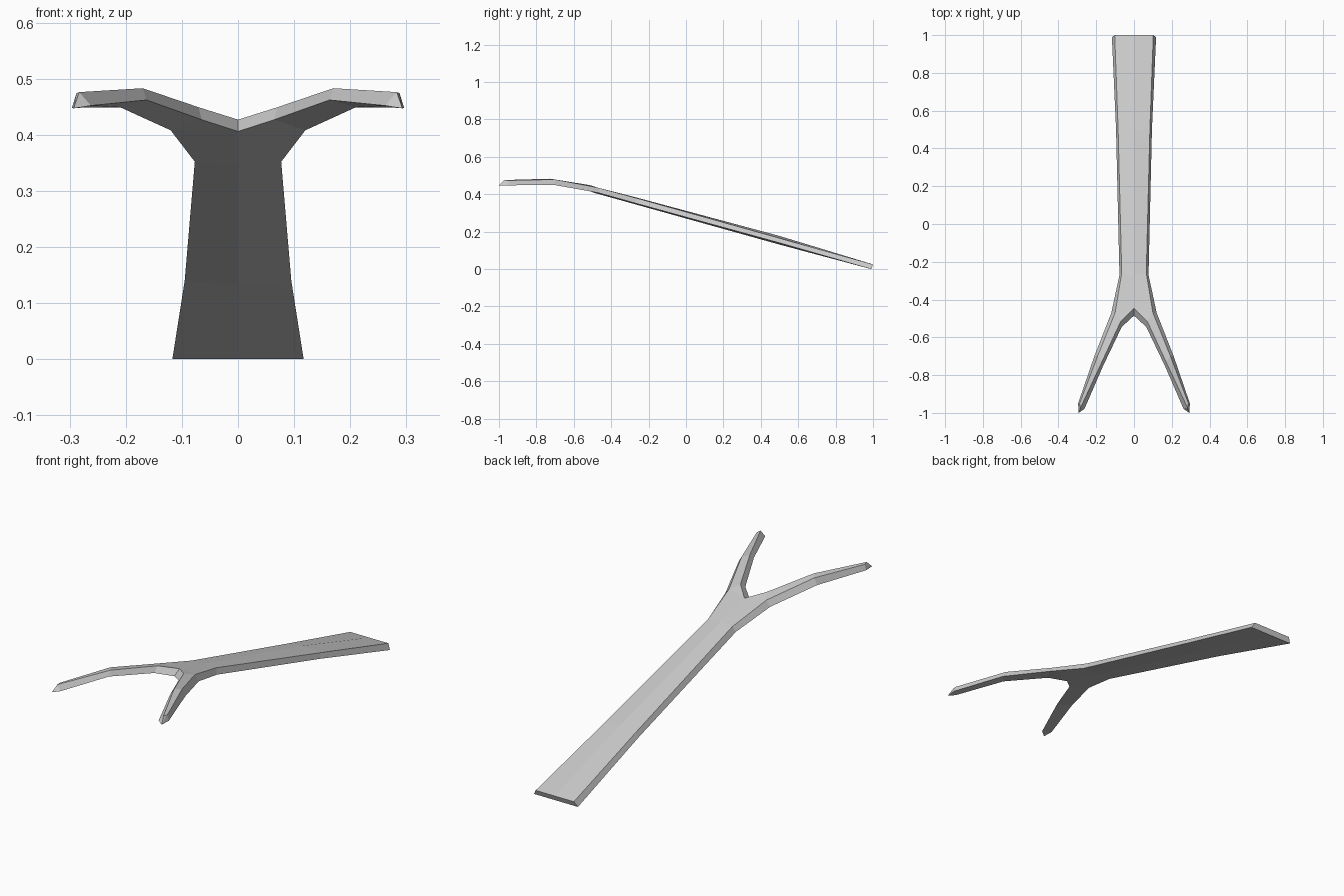
import bpy, bmesh

if "Cube" in bpy.data.objects:
    bpy.data.objects.remove(bpy.data.objects["Cube"])

grey = bpy.data.materials.new("light_grey")
grey.diffuse_color = (0.6, 0.6, 0.6, 1)
grey.use_nodes = True
grey.node_tree.nodes["Principled BSDF"].inputs["Base Color"].default_value = grey.diffuse_color

# Half cross-sections from the wide end to the prong tip:
# top outer, bottom outer, bottom inner, top inner
TIP = (0.293, -1.0, 0.447)
FORK_OUTER = [(0.10, -0.47, 0.435), (0.12, -0.47, 0.408)]
sections = [
    [(0.102, 1.0, 0.025), (0.117, 0.99, 0.0), (0, 0.99, 0.0), (0, 1.0, 0.025)],
    [(0.084, 0.5, 0.165), (0.095, 0.5, 0.14), (0, 0.5, 0.131), (0, 0.5, 0.177)],
    [(0.065, -0.26, 0.378), (0.077, -0.27, 0.352), (0, -0.27, 0.346), (0, -0.27, 0.384)],
    FORK_OUTER + [(0, -0.485, 0.406), (0, -0.445, 0.427)],
    FORK_OUTER + [(0.065, -0.545, 0.427), (0.07, -0.515, 0.449)],
    [(0.193, -0.70, 0.479), (0.21, -0.70, 0.449), (0.163, -0.75, 0.462), (0.17, -0.73, 0.483)],
    [(0.288, -0.95, 0.474), (0.296, -0.95, 0.448), (0.262, -0.978, 0.452), (0.283, -0.972, 0.476)],
    [TIP] * 4,
]

# Loft the half, leaving the centre plane open
bm = bmesh.new()
rings = [[bm.verts.new(p) for p in s] for s in sections]
for a, b in zip(rings, rings[1:]):
    for i in range(4):
        quad = [a[i], a[(i + 1) % 4], b[(i + 1) % 4], b[i]]
        if all(v.co.x == 0 for v in quad):
            continue
        # skip the repeated outer pair at the fork
        if (quad[0].co - quad[3].co).length < 1e-6 and (quad[1].co - quad[2].co).length < 1e-6:
            continue
        bm.faces.new(quad)
bm.faces.new(rings[0])  # wide end
bmesh.ops.remove_doubles(bm, verts=bm.verts, dist=1e-4)

# Mirror across the centre plane and weld
dup = bmesh.ops.duplicate(bm, geom=bm.verts[:] + bm.edges[:] + bm.faces[:])["geom"]
for v in dup:
    if isinstance(v, bmesh.types.BMVert):
        v.co.x *= -1
bmesh.ops.remove_doubles(bm, verts=bm.verts, dist=1e-4)
bmesh.ops.recalc_face_normals(bm, faces=bm.faces)

mesh = bpy.data.meshes.new("forked_bar")
bm.to_mesh(mesh)
bm.free()
mesh.materials.append(grey)
bpy.context.collection.objects.link(bpy.data.objects.new("forked_bar", mesh))
